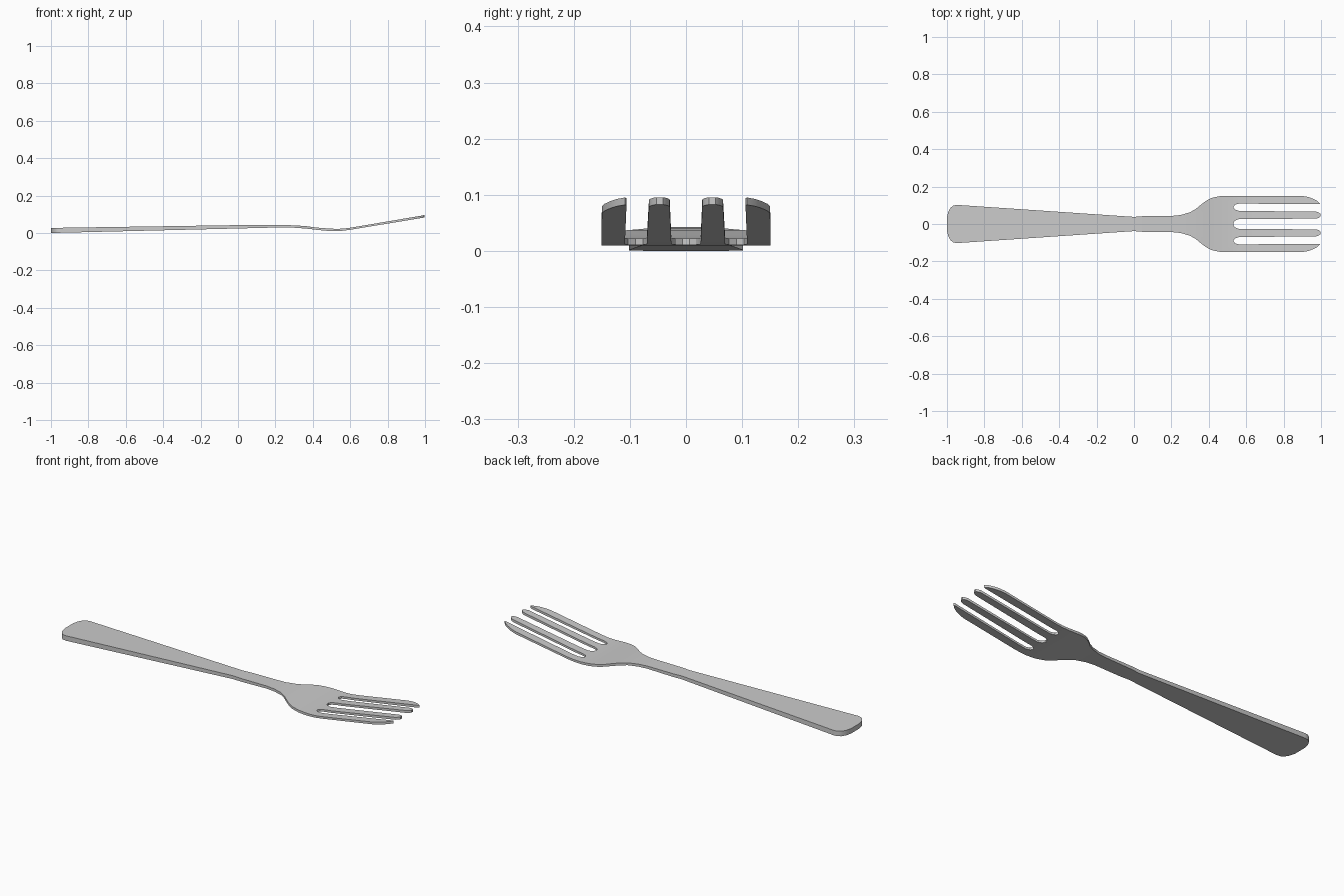
import bpy, bmesh

# Upper half of the fork outline, from handle end round to the middle slot
half = [(-1.0, 0.035), (-0.993, 0.065), (-0.98, 0.088), (-0.965, 0.099), (-0.945, 0.102),
        (0.0, 0.038), (0.05, 0.042), (0.2, 0.043), (0.25, 0.048), (0.30, 0.063), (0.33, 0.08),
        (0.36, 0.105), (0.39, 0.127), (0.42, 0.141), (0.46, 0.149), (0.50, 0.151),
        # outer tine
        (0.90, 0.150), (0.93, 0.145), (0.96, 0.134), (0.98, 0.123), (0.995, 0.109), (0.99, 0.106),
        # outer slot
        (0.56, 0.109), (0.54, 0.103), (0.531, 0.09), (0.54, 0.077), (0.56, 0.070),
        # inner tine
        (0.975, 0.066), (0.99, 0.060), (0.998, 0.053), (0.998, 0.041), (0.99, 0.034), (0.975, 0.029),
        # middle slot
        (0.56, 0.026), (0.54, 0.018), (0.531, 0.006)]
outline = half + [(x, -y) for x, y in reversed(half)]

# Side profile: x, underside z, top z
profile = [(-1.0, 0.0, 0.027), (0.0, 0.024, 0.042), (0.2, 0.029, 0.043), (0.3, 0.028, 0.041),
           (0.36, 0.024, 0.037), (0.42, 0.017, 0.029), (0.47, 0.012, 0.025), (0.52, 0.010, 0.022),
           (0.56, 0.012, 0.023), (0.60, 0.017, 0.028), (0.66, 0.027, 0.038), (1.0, 0.083, 0.096)]


def height(x, column):
    for a, b in zip(profile, profile[1:]):
        if x <= b[0] + 1e-5:
            t = (x - a[0]) / (b[0] - a[0])
            return a[column] + t * (b[column] - a[column])
    return profile[-1][column]


# Flat fork blank, cut across at each bend
bm = bmesh.new()
verts = [bm.verts.new((x, y, 0)) for x, y in outline]
blank = bm.faces.new(verts)
bmesh.ops.triangulate(bm, faces=[blank])
for x, _, _ in profile[1:-1]:
    bmesh.ops.bisect_plane(bm, geom=bm.verts[:] + bm.edges[:] + bm.faces[:], dist=1e-5,
                           plane_co=(x, 0, 0), plane_no=(1, 0, 0))

# Thicken and bend to the side profile
under = bm.verts[:]
ext = bmesh.ops.extrude_face_region(bm, geom=bm.faces[:], use_keep_orig=True)
upper = [g for g in ext["geom"] if isinstance(g, bmesh.types.BMVert)]
for group, column in ((under, 1), (upper, 2)):
    for v in group:
        v.co.z = height(v.co.x, column)
bmesh.ops.recalc_face_normals(bm, faces=bm.faces[:])

mesh = bpy.data.meshes.new("fork")
bm.to_mesh(mesh)
bm.free()
fork = bpy.data.objects.new("fork", mesh)
bpy.context.collection.objects.link(fork)

# Smooth curved edges, keep rims sharp
bpy.context.view_layer.objects.active = fork
fork.select_set(True)
bpy.ops.object.shade_smooth_by_angle(angle=0.5)
